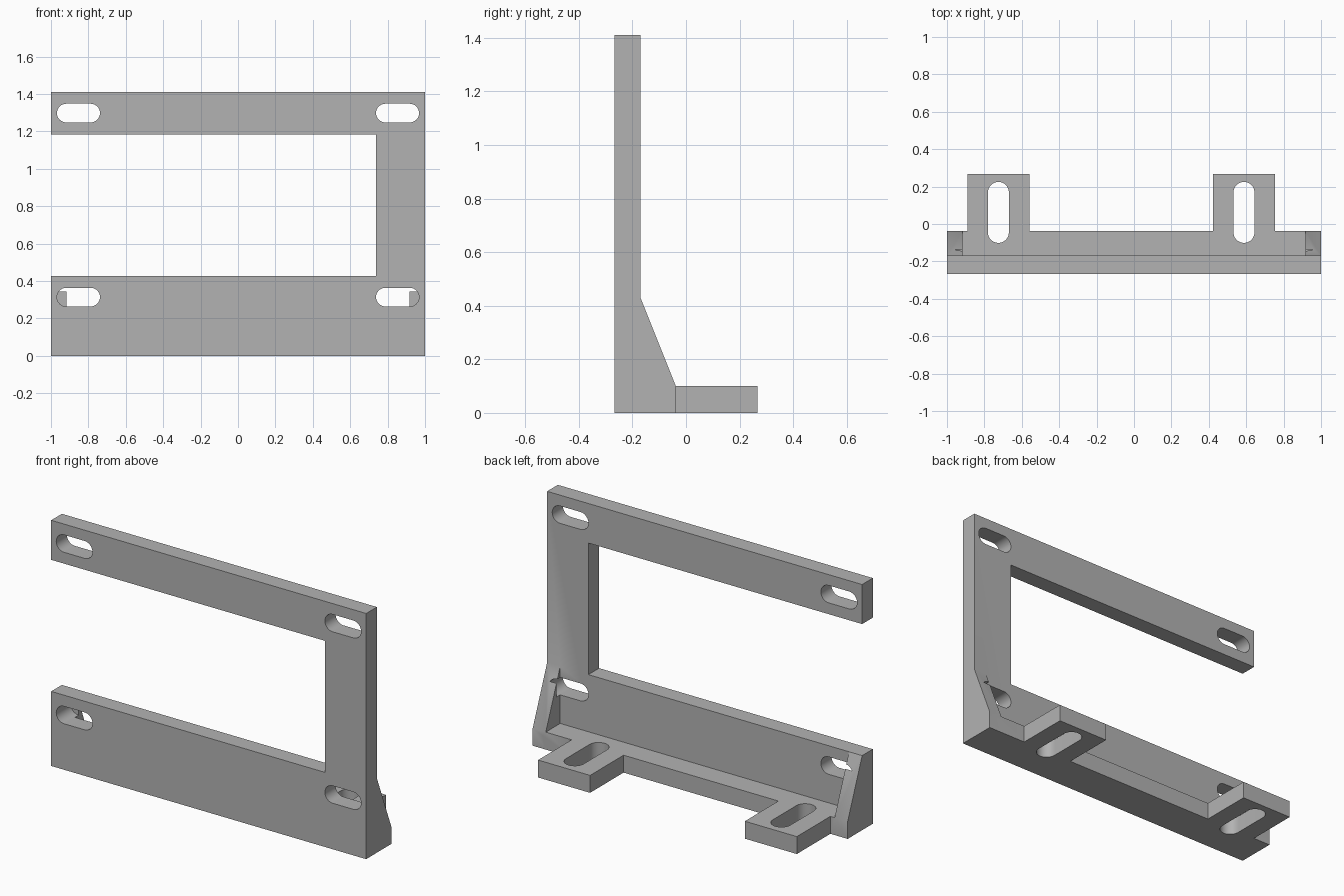
import bpy, bmesh, math
from mathutils import Vector

cube = bpy.data.objects.get("Cube")
if cube:
    bpy.data.objects.remove(cube, do_unlink=True)

grey = bpy.data.materials.new("plain grey")
grey.use_nodes = True
COLOUR = (0.45, 0.45, 0.45, 1)
grey.diffuse_color = COLOUR
grey.node_tree.nodes["Principled BSDF"].inputs["Base Color"].default_value = COLOUR

# Main dimensions
FRONT, BACK, PLATE_BACK, LEDGE_BACK = -0.266, 0.266, -0.169, -0.038
HEIGHT, WALL_TOP, LEDGE_TOP = 1.41, 0.428, 0.1
AXES = {"x": lambda p, d: (d, *p),
        "y": lambda p, d: (p[0], d, p[1]),
        "z": lambda p, d: (*p, d)}


def prism(name, profile, axis, start, end):
    """Extrude a flat outline along one axis into a closed solid."""
    bm = bmesh.new()
    face = bm.faces.new([bm.verts.new(AXES[axis](p, start)) for p in profile])
    offset = Vector(AXES[axis]((0, 0), end - start))
    caps = bmesh.ops.extrude_face_region(bm, geom=[face])["geom"]
    verts = [v for v in caps if isinstance(v, bmesh.types.BMVert)]
    bmesh.ops.translate(bm, verts=verts, vec=offset)
    if not any(f == face for f in bm.faces):
        bm.faces.new([v for v in face.verts])
    bmesh.ops.recalc_face_normals(bm, faces=bm.faces)
    mesh = bpy.data.meshes.new(name)
    bm.to_mesh(mesh)
    bm.free()
    mesh.materials.append(grey)
    obj = bpy.data.objects.new(name, mesh)
    bpy.context.collection.objects.link(obj)
    return obj


def rect(u0, u1, v0, v1):
    return [(u0, v0), (u1, v0), (u1, v1), (u0, v1)]


def slot_outline(u, v, length, width, upright=False, steps=16):
    """Rounded slot centred on (u, v)."""
    r, half = width / 2, (length - width) / 2
    points = []
    for side in (1, -1):
        for i in range(steps + 1):
            a = math.pi * (i / steps - 0.5)
            p = side * (half + r * math.cos(a)), side * r * math.sin(a)
            points.append((u - p[1], v + p[0]) if upright else (u + p[0], v + p[1]))
    return points


def combine(target, other, operation):
    other.hide_render = True
    mod = target.modifiers.new(operation.title(), "BOOLEAN")
    mod.operation, mod.solver, mod.object = operation, "EXACT", other
    bpy.context.view_layer.objects.active = target
    bpy.ops.object.modifier_apply(modifier=mod.name)
    bpy.data.objects.remove(other, do_unlink=True)


# Upright plate, open on the right
plate = [(-1, 0), (1, 0), (1, HEIGHT), (-1, HEIGHT), (-1, 1.183),
         (0.738, 1.183), (0.738, WALL_TOP), (-1, WALL_TOP)]
bracket = prism("mounting_bracket", plate, "y", FRONT, PLATE_BACK)

# Base ledge with two feet, as one outline
feet = (-0.725, 0.588)
ledge = [(1, FRONT), (-1, FRONT), (-1, LEDGE_BACK)]
for x in feet:
    a, b = x - 0.165, x + 0.165
    ledge += [(a, LEDGE_BACK), (a, BACK), (b, BACK), (b, LEDGE_BACK)]
ledge.append((1, LEDGE_BACK))
combine(bracket, prism("base_ledge", ledge, "z", 0, LEDGE_TOP), "UNION")

# Sloped end gussets
gusset = [(FRONT, 0), (LEDGE_BACK, 0), (LEDGE_BACK, LEDGE_TOP),
          (PLATE_BACK, WALL_TOP), (FRONT, WALL_TOP)]
for side in (-1, 1):
    combine(bracket, prism("end_gusset", gusset, "x", side, side * 0.917), "UNION")

# Plate slots, biting a little way into the gussets
for x in (-0.853, 0.853):
    for z in (0.314, 1.298):
        outline = slot_outline(x, z, 0.23, 0.1)
        combine(bracket, prism("plate_slot", outline, "y", FRONT - 0.1, -0.135), "DIFFERENCE")

# Foot slots
for x in feet:
    outline = slot_outline(x, 0.062, 0.326, 0.112, upright=True)
    combine(bracket, prism("foot_slot", outline, "z", -0.1, 0.2), "DIFFERENCE")

# Smooth slot walls, crisp edges elsewhere
bpy.ops.object.select_all(action="DESELECT")
bracket.select_set(True)
bpy.context.view_layer.objects.active = bracket
bpy.ops.object.shade_smooth_by_angle(angle=math.radians(30))
